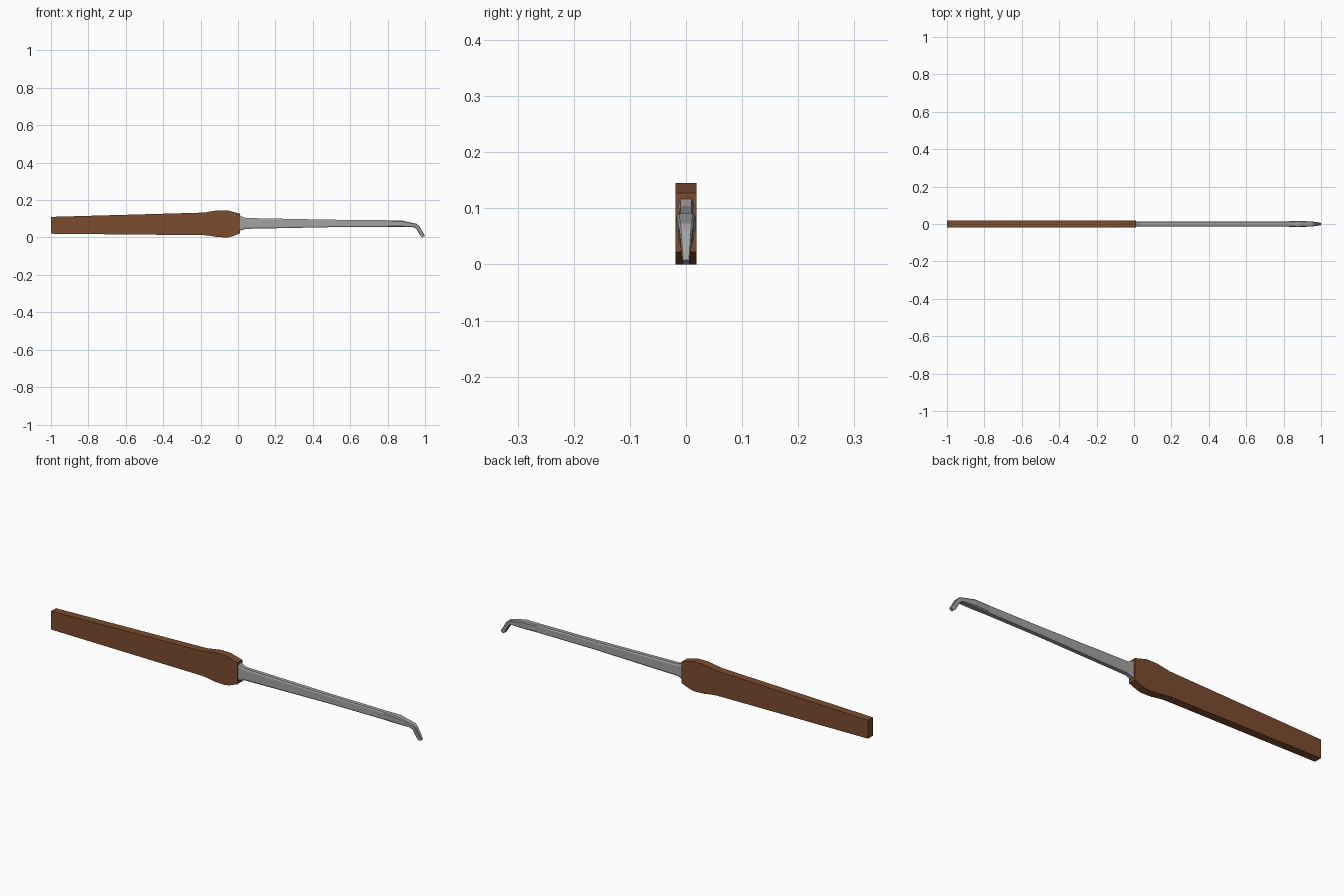
import bpy, bmesh

if "Cube" in bpy.data.objects:
    bpy.data.objects.remove(bpy.data.objects["Cube"])


def material(name, rgb):
    m = bpy.data.materials.new(name)
    m.diffuse_color = (*rgb, 1)
    m.use_nodes = True
    m.node_tree.nodes["Principled BSDF"].inputs["Base Color"].default_value = m.diffuse_color
    return m


def loft(name, rings, mat):
    """Skin a list of equal-length rings and cap both ends."""
    bm = bmesh.new()
    loops = [[bm.verts.new(p) for p in r] for r in rings]
    n = len(rings[0])
    for a, b in zip(loops, loops[1:]):
        for i in range(n):
            j = (i + 1) % n
            bm.faces.new((a[i], a[j], b[j], b[i]))
    bm.faces.new(loops[0])
    bm.faces.new(loops[-1])
    bmesh.ops.recalc_face_normals(bm, faces=bm.faces)
    me = bpy.data.meshes.new(name)
    bm.to_mesh(me)
    bm.free()
    me.materials.append(mat)
    ob = bpy.data.objects.new(name, me)
    bpy.context.collection.objects.link(ob)
    return ob


def blade_ring(top, bottom, w):
    """Chamfered rectangle spanning top to bottom (x, z), half width w."""
    ring = []
    for y, t in ((-.75, 0), (-1, .14), (-1, .86), (-.75, 1),
                 (.75, 1), (1, .86), (1, .14), (.75, 0)):
        ring.append((top[0] + (bottom[0] - top[0]) * t, y * w,
                     top[1] + (bottom[1] - top[1]) * t))
    return ring


wood = material("brown_wood", (0.20, 0.072, 0.028))
steel = material("grey_steel", (0.36, 0.36, 0.36))

# Wooden handle: flat slab with a swollen collar (x, bottom z, top z)
HW = 0.019
handle = [(-1, .020, .110), (-.18, .012, .133), (-.145, .008, .139),
          (-.11, .002, .145), (-.055, 0, .145), (-.03, .006, .138),
          (.01, .022, .127)]
loft("handle", [[(x, -HW, b), (x, HW, b), (x, HW, t), (x, -HW, t)]
                for x, b, t in handle], wood)

# Steel shaft, ending in a short hook bent downwards (top, bottom, half width)
shaft = [((-.02, .117), (-.02, .030), .0135),
         ((.01, .117), (.01, .036), .0135),
         ((.04, .104), (.04, .046), .0125),
         ((.50, .095), (.50, .055), .0125),
         ((.80, .092), (.80, .056), .0135),
         ((.875, .091), (.868, .056), .0165),
         ((.955, .073), (.938, .055), .0135),
         ((.968, .062), (.953, .047), .0115),
         ((.996, .016), (.975, .009), .0075),
         ((1.0, .008), (.985, 0), .0065)]
loft("hooked_shaft", [blade_ring(*s) for s in shaft], steel)
